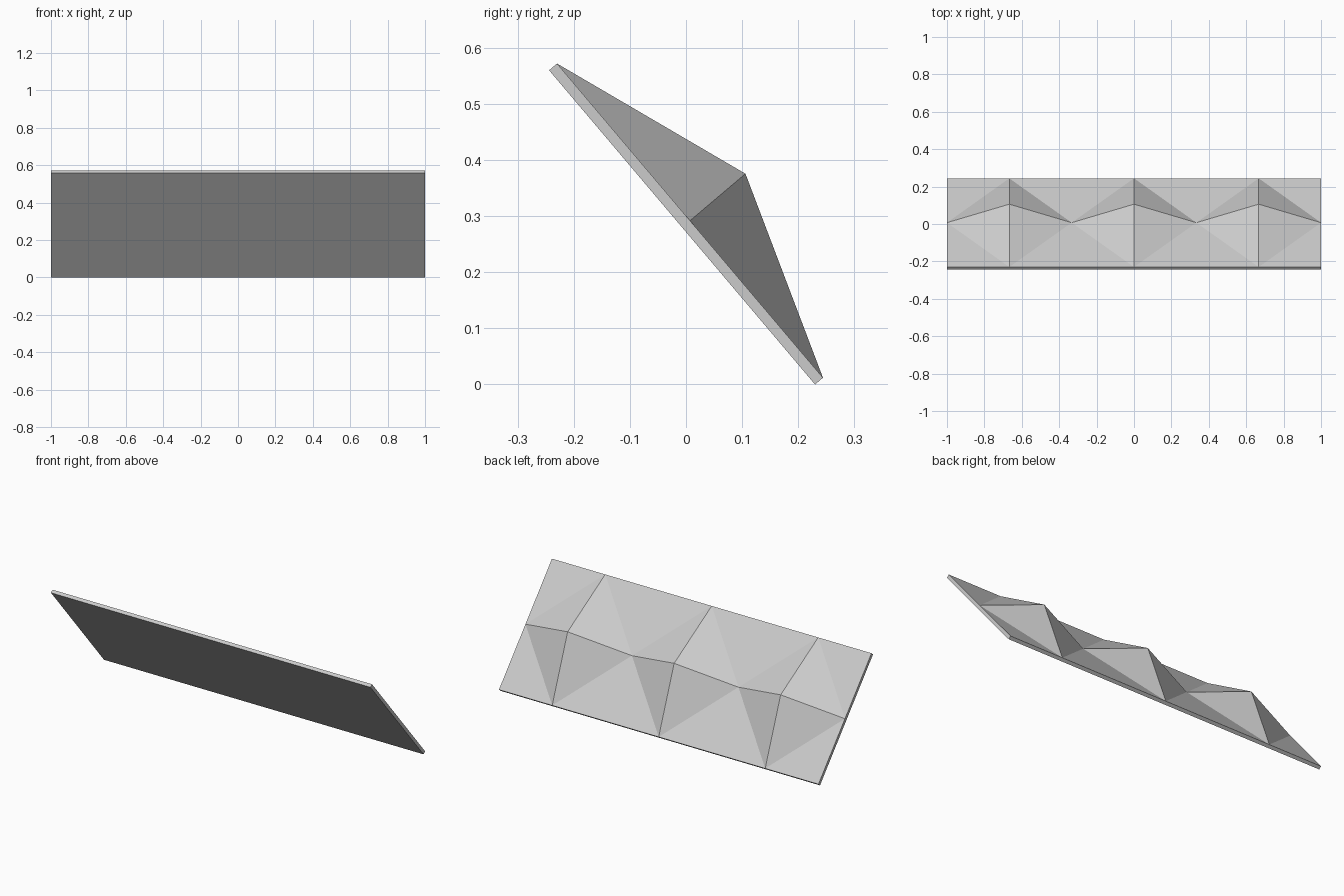
import bpy, bmesh
from mathutils import Vector

if "Cube" in bpy.data.objects:
    bpy.data.objects.remove(bpy.data.objects["Cube"])

# slab frame: slope runs from the low back edge to the high front edge
low, high = Vector((0, 0.23, 0)), Vector((0, -0.244, 0.56))
slope = (high - low).normalized()
normal = Vector((0, slope.z, -slope.y))
THICK, PEAK, COLS = 0.0185, 0.1295, 6

bm = bmesh.new()


def grid(height):
    """Rows of points across the panel; height(i, j) is the offset from the flat face."""
    return [[bm.verts.new(low.lerp(high, j / 2) + normal * height(i, j)
                          + Vector((-1 + 2 * i / COLS, 0, 0)))
             for i in range(COLS + 1)] for j in range(3)]


flat = grid(lambda i, j: 0)
relief = grid(lambda i, j: THICK + (PEAK if j == 1 and i % 2 else 0))

# flat face and peaked face, each peak a four-pointed star
for j in range(2):
    for i in range(COLS):
        bm.faces.new((flat[j][i], flat[j][i + 1], flat[j + 1][i + 1], flat[j + 1][i]))
        a, b = relief[j][i], relief[j][i + 1]
        c, d = relief[j + 1][i + 1], relief[j + 1][i]
        peak_on_ac = (i % 2 == 1 and j == 1) or (i % 2 == 0 and j == 0)
        tris = ((a, b, d), (b, c, d)) if peak_on_ac else ((a, b, c), (a, c, d))
        for t in tris:
            bm.faces.new(t)

# rim closing the slab
for j in (0, 2):
    for i in range(COLS):
        bm.faces.new((flat[j][i], flat[j][i + 1], relief[j][i + 1], relief[j][i]))
for i in (0, COLS):
    for j in range(2):
        bm.faces.new((flat[j][i], flat[j + 1][i], relief[j + 1][i], relief[j][i]))

bmesh.ops.recalc_face_normals(bm, faces=bm.faces)
mesh = bpy.data.meshes.new("faceted_panel")
bm.to_mesh(mesh)
bm.free()
bpy.context.collection.objects.link(bpy.data.objects.new("faceted_panel", mesh))
